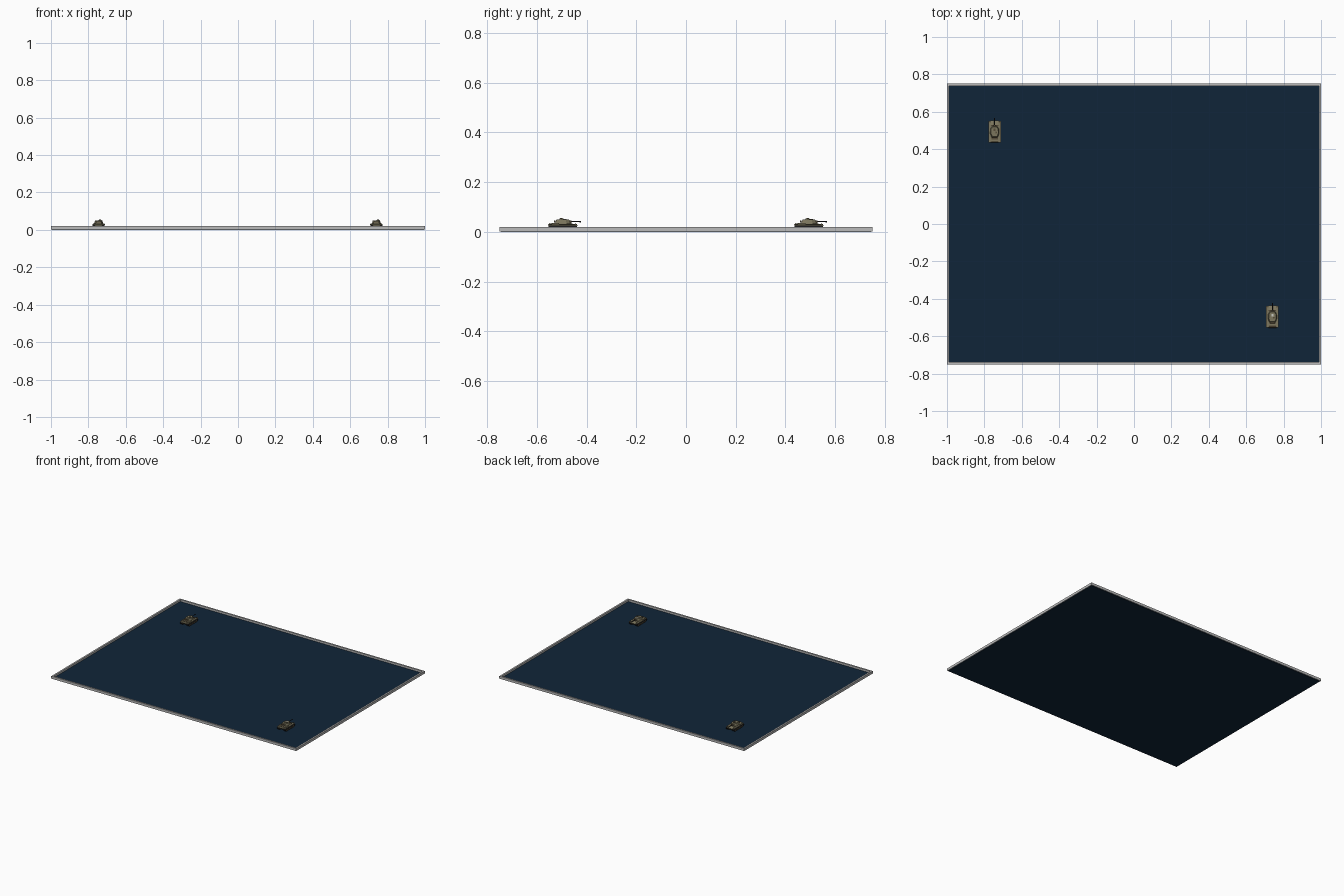
import bpy, bmesh
from math import pi
from mathutils import Matrix, Vector

cube = bpy.data.objects.get("Cube")
if cube:
    bpy.data.objects.remove(cube, do_unlink=True)


def material(name, rgb):
    m = bpy.data.materials.new(name)
    m.use_nodes = True
    m.diffuse_color = (*rgb, 1)
    m.node_tree.nodes["Principled BSDF"].inputs["Base Color"].default_value = (*rgb, 1)
    return m


NAVY = material("navy floor", (0.005, 0.018, 0.04))
GREY = material("wall grey", (0.5, 0.5, 0.5))
KHAKI = material("khaki armour", (0.2, 0.18, 0.11))
BROWN = material("dark brown trim", (0.09, 0.07, 0.04))
BLACK = material("track black", (0.012, 0.012, 0.014))
PALE = material("pale hatch", (0.6, 0.6, 0.55))


def finish(name, bm, mat, at, smooth=False):
    bmesh.ops.recalc_face_normals(bm, faces=bm.faces)
    mesh = bpy.data.meshes.new(name)
    bm.to_mesh(mesh)
    bm.free()
    mesh.materials.append(mat)
    ob = bpy.data.objects.new(name, mesh)
    ob.location = at
    bpy.context.collection.objects.link(ob)
    if smooth:
        bpy.ops.object.select_all(action='DESELECT')
        ob.select_set(True)
        bpy.context.view_layer.objects.active = ob
        bpy.ops.object.shade_smooth_by_angle()
    return ob


def box(name, mat, size, centre, at=(0, 0, 0)):
    bm = bmesh.new()
    bmesh.ops.create_cube(bm, size=1, matrix=Matrix.Translation(centre) @ Matrix.Diagonal((*size, 1)))
    return finish(name, bm, mat, at)


def tube(name, mat, radius, length, centre, axis, at, sides=12):
    turn = {'X': Matrix.Rotation(pi / 2, 4, 'Y'), 'Y': Matrix.Rotation(pi / 2, 4, 'X'), 'Z': Matrix()}[axis]
    bm = bmesh.new()
    bmesh.ops.create_cone(bm, cap_ends=True, segments=sides, radius1=radius, radius2=radius,
                          depth=length, matrix=Matrix.Translation(centre) @ turn)
    return finish(name, bm, mat, at, True)


def prism(name, mat, profile, x0, x1, at):
    """Side profile of (y, z) points, extruded across x."""
    bm = bmesh.new()
    face = bm.faces.new([bm.verts.new((x0, y, z)) for y, z in profile])
    moved = bmesh.ops.extrude_face_region(bm, geom=[face])["geom"]
    bmesh.ops.translate(bm, verts=[v for v in moved if isinstance(v, bmesh.types.BMVert)], vec=(x1 - x0, 0, 0))
    return finish(name, bm, mat, at)


def turret(name, mat, outline, z0, z1, taper, at):
    """Plan outline of (x, y) points, raised and tapered to the roof."""
    bm = bmesh.new()
    low = [bm.verts.new((x, y, z0)) for x, y in outline]
    high = [bm.verts.new((x * taper, y * taper, z1)) for x, y in outline]
    bm.faces.new(low)
    bm.faces.new(high)
    n = len(low)
    for i in range(n):
        j = (i + 1) % n
        bm.faces.new((low[i], low[j], high[j], high[i]))
    return finish(name, bm, mat, at)


# Board: floor and surrounding wall
box("floor", NAVY, (1.99, 1.49, 0.006), (0, 0, 0.003))
for s, side in ((1, "left"), (-1, "right")):
    box(side + "_wall", GREY, (0.012, 1.5, 0.018), (s * 0.994, 0, 0.011))
for s, side in ((1, "back"), (-1, "front")):
    box(side + "_wall", GREY, (1.976, 0.012, 0.018), (0, s * 0.744, 0.011))


def tank(label, at, hatch_mat):
    n = label + "_tank_"
    # Hull with sloped nose and tail
    prism(n + "hull", KHAKI, [(-0.055, 0.012), (-0.06, 0.022), (-0.056, 0.028), (0.034, 0.028),
                              (0.059, 0.02), (0.05, 0.008), (-0.048, 0.008)], -0.021, 0.021, at)
    for s, side in ((1, "left"), (-1, "right")):
        a, b = sorted((s * 0.019, s * 0.032))
        # Track band, road wheels and fender
        prism(n + side + "_track", BLACK, [(-0.046, 0), (0.044, 0), (0.057, 0.009), (0.057, 0.016),
                                           (0.052, 0.02), (-0.054, 0.02), (-0.059, 0.016),
                                           (-0.059, 0.009)], a, b, at)
        for i in range(6):
            tube(n + side + "_wheel_%d" % i, BROWN, 0.0065, 0.002,
                 (s * 0.0325, -0.04 + 0.0156 * i, 0.0075), 'X', at)
        box(n + side + "_fender", KHAKI, (0.014, 0.114, 0.004), (s * 0.026, -0.001, 0.0225), at)
        box(n + side + "_stowage_box", KHAKI, (0.009, 0.03, 0.005), (s * 0.026, -0.03, 0.027), at)
        box(n + side + "_lamp", BROWN, (0.005, 0.004, 0.004), (s * 0.025, 0.05, 0.0265), at)
    # Engine deck grilles and nose plate
    for i in range(3):
        box(n + "grille_%d" % i, BROWN, (0.036, 0.003, 0.001), (0, -0.053 + 0.0075 * i, 0.0283), at)
    box(n + "driver_plate", BROWN, (0.04, 0.005, 0.0015), (0, 0.032, 0.0283), at)
    # Turret
    half = [(0.012, 0.03), (0.023, 0.014), (0.024, -0.012), (0.016, -0.032)]
    outline = half + [(-x, y) for x, y in reversed(half)]
    turret(n + "turret", KHAKI, outline, 0.028, 0.043, 0.82, at)
    box(n + "turret_bustle", BROWN, (0.028, 0.007, 0.007), (0, -0.033, 0.036), at)
    # Gun
    box(n + "mantlet", BROWN, (0.016, 0.009, 0.009), (0, 0.029, 0.0345), at)
    tube(n + "gun_barrel", BLACK, 0.0022, 0.042, (0, 0.051, 0.035), 'Y', at)
    tube(n + "muzzle", BLACK, 0.003, 0.006, (0, 0.07, 0.035), 'Y', at)
    # Roof fittings
    tube(n + "cupola", KHAKI, 0.008, 0.005, (0.008, -0.006, 0.0445), 'Z', at)
    tube(n + "cupola_lid", BROWN, 0.005, 0.002, (0.008, -0.006, 0.0477), 'Z', at)
    tube(n + "loader_hatch", KHAKI, 0.006, 0.003, (-0.009, -0.006, 0.044), 'Z', at)
    box(n + "roof_plate", hatch_mat, (0.011, 0.014, 0.002), (0, 0.008, 0.0438), at)


tank("back", (-0.745, 0.495, 0.006), BROWN)
tank("front", (0.74, -0.495, 0.006), PALE)
